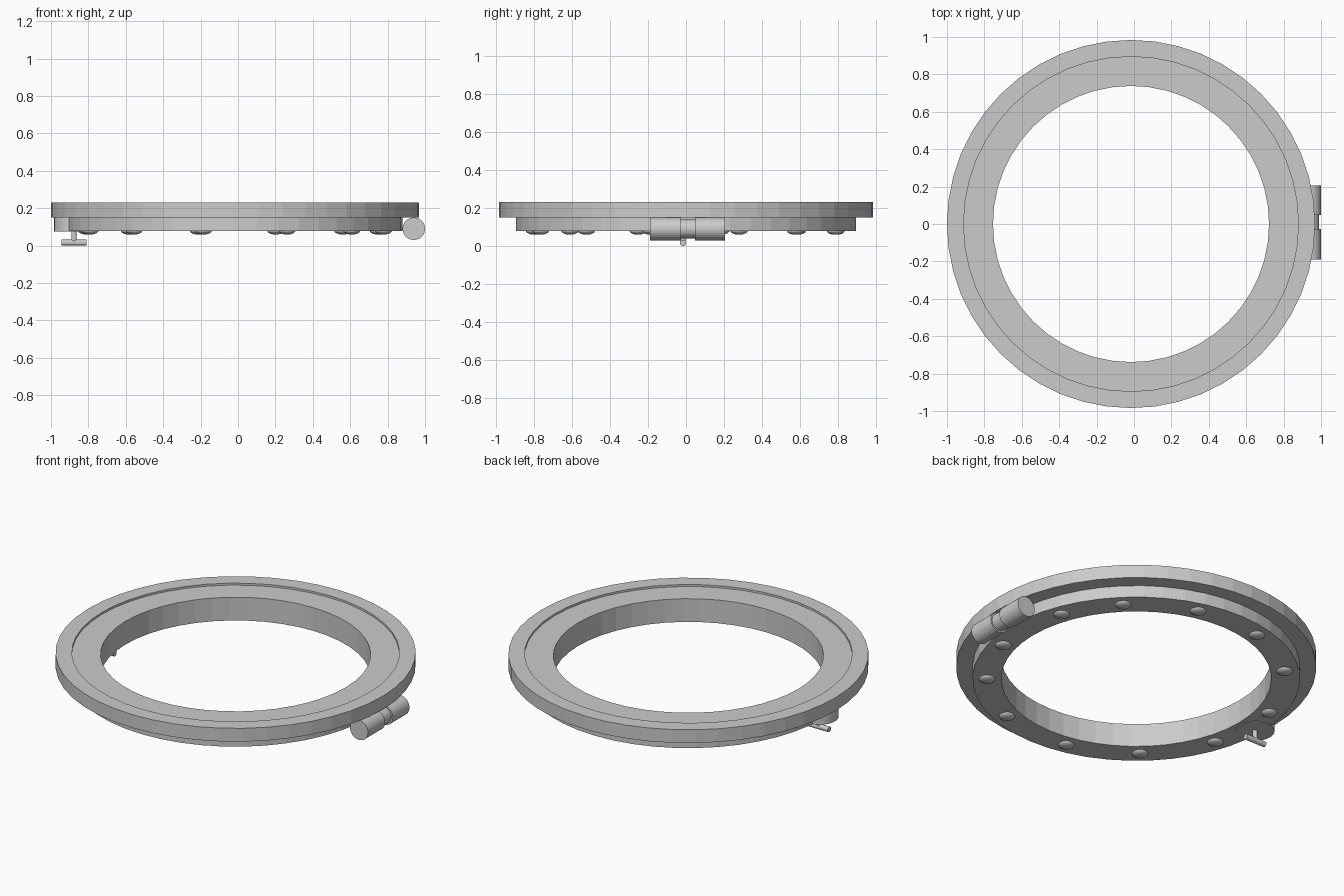
import bpy, bmesh, math
from mathutils import Matrix, Vector

if "Cube" in bpy.data.objects:
    bpy.data.objects.remove(bpy.data.objects["Cube"])

CX = -0.016  # centre of the round frame in x


def finish(name, bm):
    bmesh.ops.recalc_face_normals(bm, faces=bm.faces)
    me = bpy.data.meshes.new(name)
    bm.to_mesh(me)
    bm.free()
    ob = bpy.data.objects.new(name, me)
    bpy.context.collection.objects.link(ob)
    return ob


def ring(name, r_in, r_out, z0, z1, n=48):
    bm = bmesh.new()
    profile = [(r_in, z0), (r_out, z0), (r_out, z1), (r_in, z1)]
    loops = []
    for i in range(n):
        a = 2 * math.pi * i / n
        loops.append([bm.verts.new((CX + r * math.cos(a), r * math.sin(a), z)) for r, z in profile])
    for i in range(n):
        p, q = loops[i], loops[(i + 1) % n]
        for k in range(4):
            m = (k + 1) % 4
            bm.faces.new((p[k], q[k], q[m], p[m]))
    return finish(name, bm)


def rod(name, start, end, r, n=32):
    a, b = Vector(start), Vector(end)
    rot = (b - a).to_track_quat('Z', 'Y').to_matrix().to_4x4()
    bm = bmesh.new()
    bmesh.ops.create_cone(bm, cap_ends=True, segments=n, radius1=r, radius2=r,
                          depth=(b - a).length,
                          matrix=Matrix.Translation((a + b) / 2) @ rot)
    return finish(name, bm)


# Round frame: wide flange and deeper inner ring
ring("outer_flange", 0.895, 0.984, 0.15, 0.23)
ring("inner_ring", 0.738, 0.895, 0.078, 0.218)

# Slightly unevenly spaced domed bolts under the inner ring
for i, deg in enumerate([20, 45, 74.5, 104, 134, 167, 198, 228.5, 258, 290, 320, 347]):
    a = math.radians(deg)
    bm = bmesh.new()
    pos = Matrix.Translation((CX + 0.815 * math.cos(a), 0.815 * math.sin(a), 0.08))
    bmesh.ops.create_uvsphere(bm, u_segments=20, v_segments=12, radius=1,
                              matrix=pos @ Matrix.Diagonal((0.045, 0.045, 0.021, 1)))
    for f in bm.faces:
        f.smooth = True
    finish(f"bolt_{i + 1}", bm)

# Hinge barrel in two knuckles with a thinner pin between
HX, HZ = 0.94, 0.09
rod("hinge_knuckle_front", (HX, -0.19, HZ), (HX, -0.026, HZ), 0.06)
rod("hinge_knuckle_back", (HX, 0.047, HZ), (HX, 0.205, HZ), 0.06)
rod("hinge_pin", (HX, -0.03, HZ), (HX, 0.05, HZ), 0.05)

# Latch: boss, stem and cross handle
LX, LY = -0.877, -0.016
rod("latch_boss", (LX, LY, 0.075), (LX, LY, 0.152), 0.106)
rod("latch_stem", (LX, LY, 0.015), (LX, LY, 0.08), 0.014, 16)
rod("latch_handle", (LX - 0.068, LY, 0.016), (LX + 0.068, LY, 0.016), 0.016, 16)
